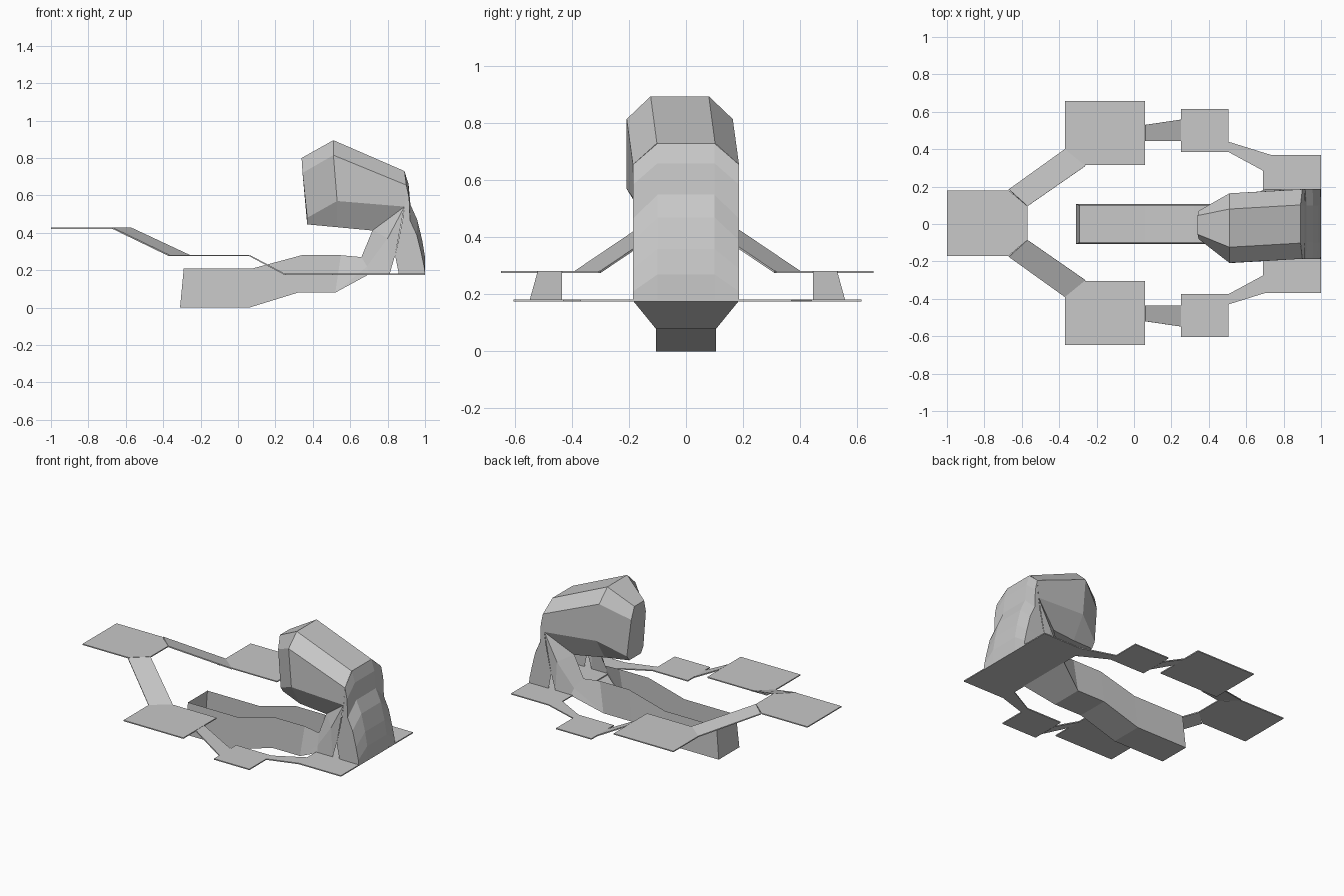
import bpy, bmesh

if "Cube" in bpy.data.objects:
    bpy.data.objects.remove(bpy.data.objects["Cube"])

grey = bpy.data.materials.new("light_grey")
grey.diffuse_color = (0.58, 0.58, 0.58, 1)
grey.use_nodes = True
grey.node_tree.nodes["Principled BSDF"].inputs["Base Color"].default_value = grey.diffuse_color
YC = 0.005  # centre line of the walkway


def make(name, verts, faces, thick=0):
    me = bpy.data.meshes.new(name)
    me.from_pydata(verts, [], faces)
    bm = bmesh.new()
    bm.from_mesh(me)
    bmesh.ops.remove_doubles(bm, verts=bm.verts, dist=0.0005)
    bmesh.ops.recalc_face_normals(bm, faces=bm.faces)
    bm.to_mesh(me)
    bm.free()
    me.materials.append(grey)
    ob = bpy.data.objects.new(name, me)
    bpy.context.collection.objects.link(ob)
    if thick:
        mod = ob.modifiers.new("thickness", "SOLIDIFY")
        mod.thickness = thick
        mod.offset = 0
    return ob


def loft(name, rows, closed=False, caps=(False, False)):
    """Skin a list of equal-length rows of points."""
    n = len(rows[0])
    verts = [p for r in rows for p in r]
    faces = []
    for i in range(len(rows) - 1):
        for j in range(n if closed else n - 1):
            k = (j + 1) % n
            faces.append((i * n + j, i * n + k, (i + 1) * n + k, (i + 1) * n + j))
    if caps[0]:
        faces.append(tuple(range(n)))
    if caps[1]:
        faces.append(tuple(range((len(rows) - 1) * n, len(rows) * n)))
    return make(name, verts, faces)


def plate(name, pts):
    return make(name, pts, [tuple(range(len(pts)))], 0.007)


def rect(x0, x1, y0, y1, z):
    return [(x0, y0, z), (x1, y0, z), (x1, y1, z), (x0, y1, z)]


# Walkway plates: single front and rear decks
plate("front_deck", [(-1, YC - .175, .424), (-.67, YC - .175, .424), (-.57, YC - .09, .424),
                     (-.57, YC + .09, .424), (-.67, YC + .175, .424), (-1, YC + .175, .424)])
plate("rear_deck", rect(.69, 1, -.37, .37, .178))

# Walkway parts that repeat on both sides
for side, s in (("left", 1), ("right", -1)):
    def m(pts):
        return [(x, YC + s * y, z) for x, y, z in pts]
    plate(side + "_front_ramp", m([(-.67, .18, .424), (-.57, .09, .424),
                                   (-.26, .305, .279), (-.37, .395, .279)]))
    plate(side + "_large_deck", m(rect(-.37, .06, .31, .653, .279)))
    plate(side + "_middle_ramp", m([(.06, .44, .279), (.06, .525, .279),
                                    (.25, .553, .178), (.25, .44, .178)]))
    plate(side + "_small_deck", m(rect(.25, .505, .38, .61, .178)))
    plate(side + "_rear_link", m([(.505, .38, .178), (.505, .435, .178),
                                  (.73, .365, .178), (.69, .28, .178)]))

# Open trough: bottom (x, z) and top (x, z) at each station
trough = [(-.31, .0, -.29, .21), (.06, .0, .08, .21), (.32, .08, .34, .28), (.52, .08, .55, .28)]
loft("trough", [[(xt, -.1, zt), (xb, -.106, zb), (xb, .106, zb), (xt, .1, zt)]
                for xb, zb, xt, zt in trough], caps=(True, False))
make("trough_rear_floor", [(.52, -.106, .08), (.52, .106, .08), (.7, .186, .178), (.7, -.186, .178)],
     [(0, 1, 2, 3)])

# Side walls rising from the trough to the hood
for side, s in (("left", 1), ("right", -1)):
    inner = [(.55, .1, .28), (.66, .11, .27), (.72, .12, .415), (.89, .185, .54)]
    mid = [(.52, .106, .08), (.69, .165, .22), (.80, .185, .37), (.89, .185, .54)]
    low = [(.52, .106, .08), (.70, .186, .178), (.81, .185, .178), (.84, .185, .28)]
    v = [(x, s * y, z) for row in (inner, mid, low) for x, y, z in row]
    f = [(0, 1, 5, 4), (1, 2, 6, 5), (2, 3, 6), (4, 5, 9), (5, 6, 10, 9), (6, 11, 10), (6, 7, 11)]
    make(side + "_side_wall", v, f)

# Hood: (x, half width, z) for ridge, upper side, lower side, bottom at each station
hood = [
    (-.005, [(.34, .05, .80), (.345, .075, .72), (.37, .085, .48), (.37, .06, .445)]),
    (-.022, [(.51, .102, .895), (.51, .186, .815), (.53, .186, .57), (.53, .1, .43)]),
    (0, [(.89, .102, .73), (.90, .186, .655), (.89, .186, .54), (.72, .12, .412)]),
]
rows = []
for yc, half in hood:
    rows.append([(x, yc + y, z) for x, y, z in half] + [(x, yc - y, z) for x, y, z in reversed(half)])
loft("hood", rows, closed=True, caps=(True, False))

# Curved back shell: centre (x, z), side (x, z), front edge (x, z)
shell = [
    (.89, .73, .90, .655, .89, .54), (.912, .66, .915, .585, .89, .54),
    (.922, .55, .92, .465, .88, .47), (.958, .47, .955, .39, .86, .37),
    (.985, .36, .98, .29, .84, .28), (1, .27, .997, .21, .85, .23), (1, .178, 1, .178, .86, .178),
]
rows = []
for xc, zc, xs, zs, xf, zf in shell:
    half = [(xf, .185, zf), (xs, .186, zs), (xc, .1, zc)]
    rows.append(half + [(x, -y, z) for x, y, z in reversed(half)])
loft("back_shell", rows)
